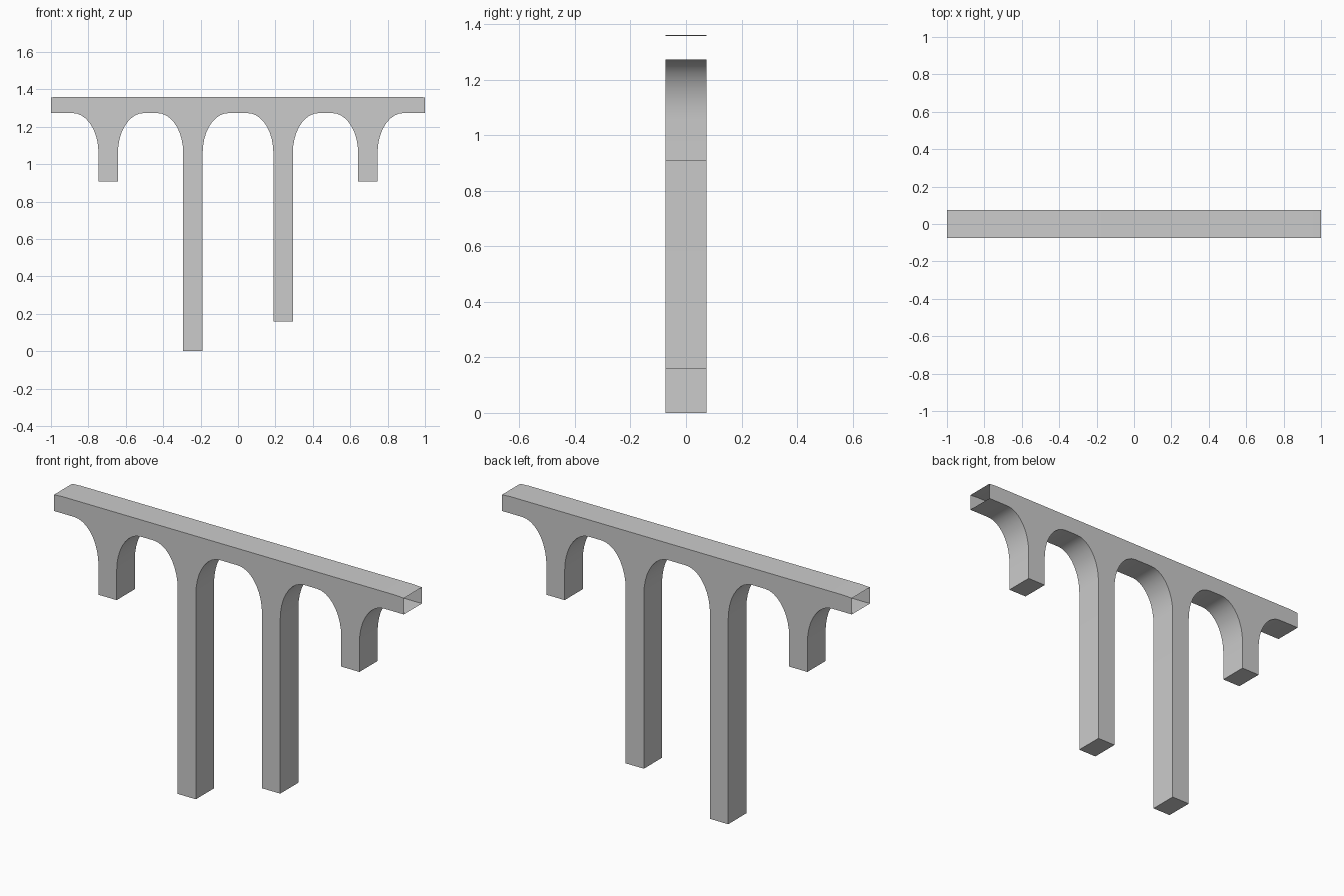
import bpy, bmesh
from math import sin, cos, pi, radians

if "Cube" in bpy.data.objects:
    bpy.data.objects.remove(bpy.data.objects["Cube"])

HALF_DEPTH = 0.074
CROWN, SPRING = 1.273, 1.06      # arch top and springing heights
PIER_HALF = 0.052
PIERS = [(-0.694, 0.908), (-0.241, 0.0), (0.241, 0.158), (0.694, 0.908)]  # x, foot z
RX, RZ, STEPS = 0.138, CROWN - SPRING, 9


def haunch(pier_x, side):
    """Elliptical curve from the arch crown down to one side of a pier."""
    edge = pier_x + side * PIER_HALF
    return [(edge + side * RX * (1 - sin(a)), SPRING + RZ * cos(a))
            for a in (i / STEPS * pi / 2 for i in range(STEPS + 1))]


# Underside, left to right: open deck end, arches and piers
profile = [(-1.0, CROWN)]
for x, foot in PIERS:
    profile += haunch(x, -1)
    profile += [(x - PIER_HALF, foot), (x + PIER_HALF, foot)]
    profile += haunch(x, 1)[::-1]
profile.append((1.0, CROWN))
right_end = len(profile) - 1

# Deck top, right to left, dipping very slightly at the ends
profile += [(1.0, 1.357), (0.95, 1.36), (-0.95, 1.36), (-1.0, 1.357)]

# Front and back walls joined by a strip, leaving both deck ends open
bm = bmesh.new()
front = [bm.verts.new((x, -HALF_DEPTH, z)) for x, z in profile]
back = [bm.verts.new((x, HALF_DEPTH, z)) for x, z in profile]
walls = [bm.faces.new(front), bm.faces.new(back[::-1])]
n = len(profile)
for i in range(n):
    if i in (right_end, n - 1):
        continue
    j = (i + 1) % n
    bm.faces.new((front[i], back[i], back[j], front[j]))
bm.normal_update()   # the concave walls need normals to triangulate properly
bmesh.ops.triangulate(bm, faces=walls)

mesh = bpy.data.meshes.new("arched_bridge")
bm.to_mesh(mesh)
bm.free()
bridge = bpy.data.objects.new("arched_bridge", mesh)
bpy.context.collection.objects.link(bridge)

# Smooth arches, crisp corners
bpy.context.view_layer.objects.active = bridge
bridge.select_set(True)
bpy.ops.object.shade_smooth_by_angle(angle=radians(30))
